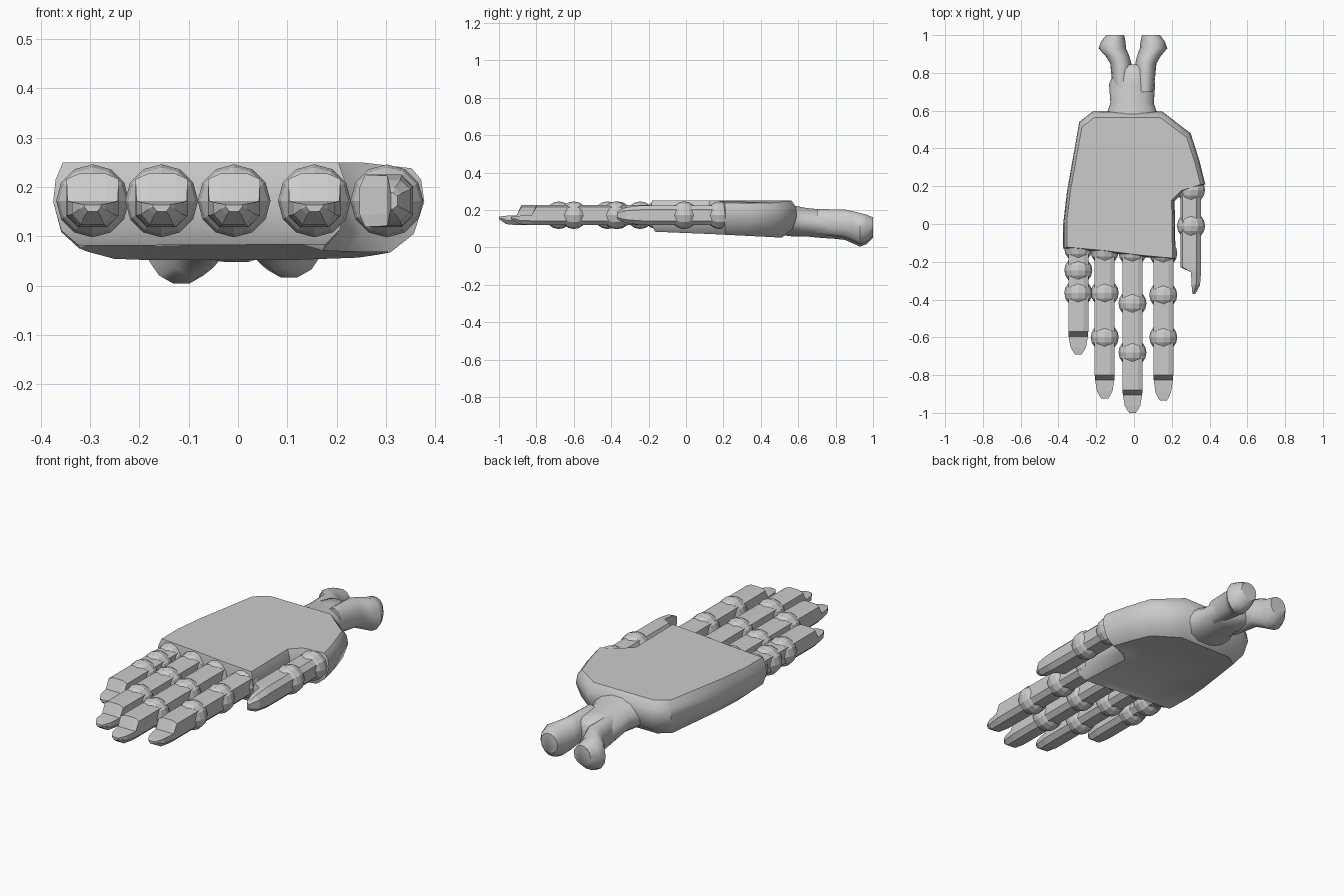
import bpy, bmesh, math
from mathutils import Matrix

if "Cube" in bpy.data.objects:
    bpy.data.objects.remove(bpy.data.objects["Cube"])

grey = bpy.data.materials.new("light grey")
grey.diffuse_color = (0.6, 0.6, 0.6, 1)
grey.use_nodes = True
grey.node_tree.nodes["Principled BSDF"].inputs["Base Color"].default_value = grey.diffuse_color


def finish(name, bm, smooth=None):
    bmesh.ops.recalc_face_normals(bm, faces=bm.faces[:])
    me = bpy.data.meshes.new(name)
    bm.to_mesh(me)
    bm.free()
    me.materials.append(grey)
    if smooth:
        me.shade_smooth()
        me.set_sharp_from_angle(angle=math.radians(smooth))
    ob = bpy.data.objects.new(name, me)
    bpy.context.collection.objects.link(ob)
    return ob


def loft(name, rings, smooth=None):
    """Skin a list of equal-length point rings and cap both ends."""
    bm = bmesh.new()
    vs = [[bm.verts.new(p) for p in r] for r in rings]
    n = len(vs[0])
    for a, b in zip(vs, vs[1:]):
        for i in range(n):
            j = (i + 1) % n
            bm.faces.new((a[i], a[j], b[j], b[i]))
    bm.faces.new(vs[0])
    bm.faces.new(vs[-1])
    return finish(name, bm, smooth)


def ellipse(y, cx, cz, rx, rz, n=14):
    return [(cx + rx * math.cos(2 * math.pi * i / n), y,
             cz + rz * math.sin(2 * math.pi * i / n)) for i in range(n)]


# Palm: one outline stacked in layers, underside slightly hollow
outline = [(-0.375, -0.13), (-0.375, 0.0), (-0.355, 0.17), (-0.29, 0.54), (-0.22, 0.595),
           (0.15, 0.595), (0.30, 0.48), (0.345, 0.34), (0.378, 0.21), (0.27, 0.175),
           (0.215, 0.12), (0.22, -0.19), (0.05, -0.175), (-0.155, -0.15)]
layers = [(0.60, 0.085, 0.04), (0.84, 0.068, 0.04), (0.95, 0.105, 0.02), (1.0, 0.17, 0),
          (0.985, 0.215, 0), (0.94, 0.25, 0)]


def palm_ring(s, z, tilt):
    ring = []
    for x, y in outline:
        sy = 1 - (1 - s) * (0.4 if y < 0 else 1.3)   # front end stays steep
        ring.append((-0.05 + (x + 0.05) * s, 0.2 + (y - 0.2) * sy,
                     z - tilt * (y - 0.2) - (0.012 if x > 0.28 and z > 0.24 else 0)))
    return ring


loft("palm", [palm_ring(*l) for l in layers], 40)

# Wrist: a short stem that forks into two knobbed bone ends
loft("wrist", [ellipse(*r) for r in [
    (0.46, -0.01, 0.155, 0.19, 0.085), (0.58, -0.01, 0.14, 0.135, 0.085),
    (0.64, -0.01, 0.135, 0.115, 0.078), (0.74, -0.01, 0.125, 0.122, 0.078),
    (0.82, 0.0, 0.12, 0.10, 0.074), (0.845, 0.0, 0.12, 0.05, 0.05)]], 50)
for name, s, lift in (("left_bone_end", -1, 0), ("right_bone_end", 1, 0.012)):
    k = 1 if s < 0 else 0.9
    loft(name, [ellipse(y, s * cx * k, cz + lift, rx, rz) for y, cx, cz, rx, rz in [
        (0.70, 0.065, 0.125, 0.045, 0.07), (0.85, 0.07, 0.115, 0.056, 0.077),
        (0.89, 0.088, 0.102, 0.063, 0.082), (0.93, 0.115, 0.088, 0.073, 0.086),
        (0.965, 0.11, 0.09, 0.065, 0.075), (1.0, 0.10, 0.10, 0.048, 0.05)]], 50)

# Fingers: faceted shaft with a stepped nail tip, ball joints on top
half = [(0.028, 0.055), (0.053, 0.044), (0.053, -0.03), (0.03, -0.053)]
profile = half + [(-x, z) for x, z in reversed(half)]


def section(y, w=1, top=1.0, low=1.0):
    return [(x * w, y, min(z, top) if z > 0 else min(z * low, top)) for x, z in profile]


def finger(name, x, z, base, joints, step, tip, turn=0):
    place = Matrix.Translation((x, 0, z)) @ Matrix.Rotation(turn, 4, 'Y')
    mid = step - 0.025
    shaft = loft(name, [section(base), section(step), section(mid, 0.96, 0.0),
                        section(mid + (tip - mid) * 0.6, 0.78, -0.003, 0.9),
                        section(tip + 0.012, 0.5, -0.006, 0.55),
                        section(tip, 0.32, -0.008, 0.4)])
    shaft.matrix_world = place
    for i, y in enumerate(joints):
        bm = bmesh.new()
        bmesh.ops.create_uvsphere(bm, u_segments=12, v_segments=8, radius=0.074,
                                  matrix=Matrix.Rotation(math.pi / 2, 4, 'X'))
        ball = finish(f"{name}_joint_{i + 1}", bm)
        ball.matrix_world = Matrix.Translation((x, y, z))


finger("little_finger", -0.295, 0.172, -0.10, (-0.13, -0.245, -0.365), -0.57, -0.69)
finger("ring_finger", -0.155, 0.172, -0.10, (-0.145, -0.365, -0.60), -0.80, -0.925)
finger("middle_finger", -0.008, 0.172, -0.10, (-0.15, -0.42, -0.68), -0.88, -1.0)
finger("index_finger", 0.155, 0.172, -0.10, (-0.155, -0.375, -0.60), -0.80, -0.935)
finger("thumb", 0.302, 0.172, 0.22, (0.18, -0.01), -0.23, -0.37, -math.pi / 2)
